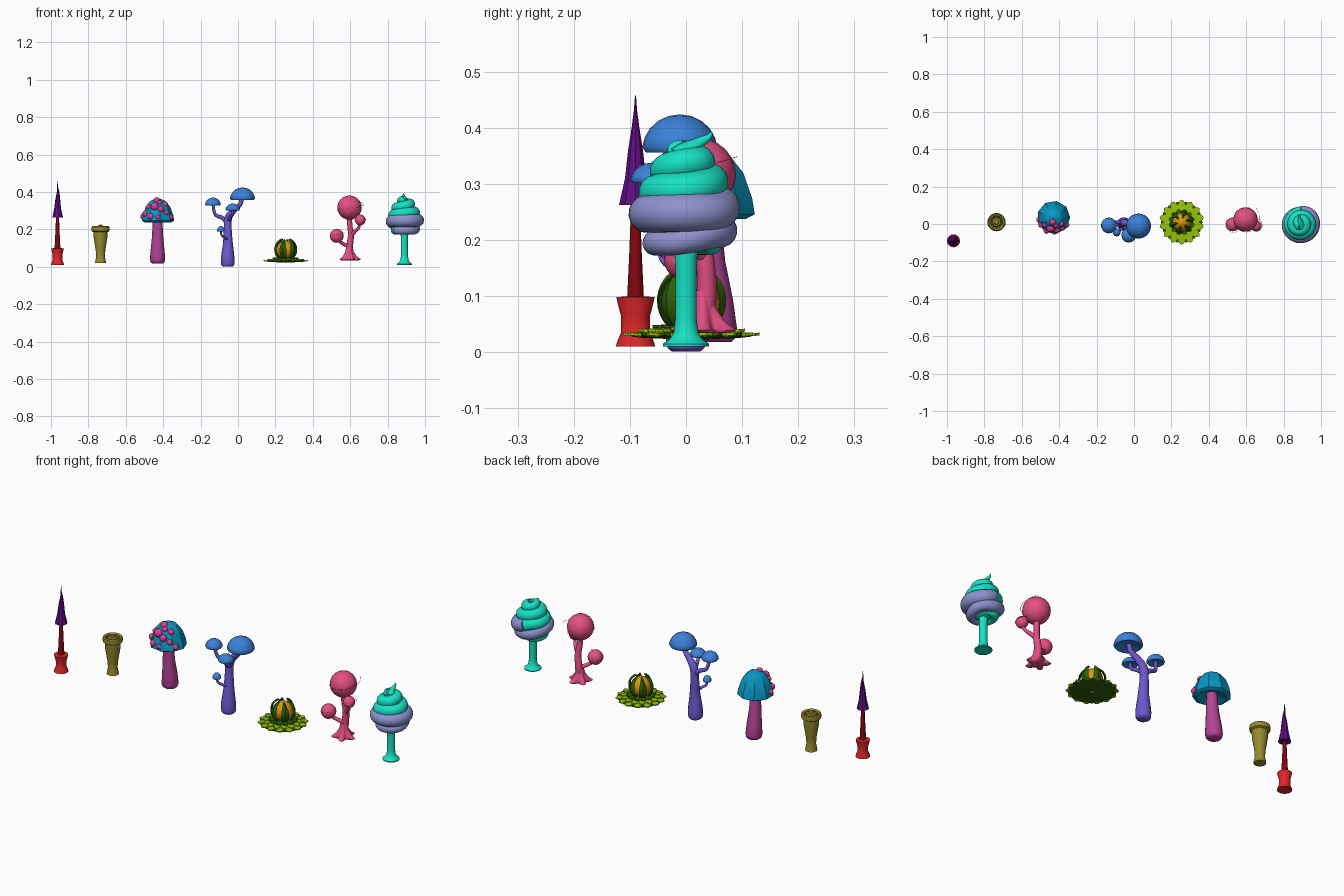
import bpy, bmesh, math
from mathutils import Vector, Quaternion

if "Cube" in bpy.data.objects:
    bpy.data.objects.remove(bpy.data.objects["Cube"])

def material(name, rgb):
    m = bpy.data.materials.new(name)
    m.diffuse_color = [(c / 255) ** 2.2 for c in rgb] + [1]
    m.use_nodes = True
    m.node_tree.nodes["Principled BSDF"].inputs["Base Color"].default_value = m.diffuse_color
    return m

RED = material("red", (222, 42, 46))
MAROON = material("maroon", (130, 15, 22))
PURPLE = material("purple", (95, 22, 130))
OLIVE = material("olive", (150, 138, 52))
MAGENTA = material("magenta", (178, 70, 150))
PINK_DOT = material("dot_pink", (222, 66, 150))
CYAN_BLUE = material("cyan_blue", (16, 150, 195))
VIOLET = material("violet", (110, 88, 205))
BLUE = material("blue", (62, 128, 215))
LIME = material("lime", (150, 195, 15))
GREEN = material("dark_green", (50, 95, 15))
ORANGE = material("orange", (215, 150, 20))
PINK = material("pink", (228, 80, 130))
TEAL = material("teal", (28, 225, 195))
LAVENDER = material("lavender", (140, 145, 205))

def finish(name, bm, mat, loc=(0, 0, 0), angle=40):
    bmesh.ops.remove_doubles(bm, verts=bm.verts, dist=1e-6)
    bmesh.ops.recalc_face_normals(bm, faces=bm.faces)
    me = bpy.data.meshes.new(name)
    bm.to_mesh(me)
    bm.free()
    me.materials.append(mat)
    if angle:
        me.shade_smooth()
        me.set_sharp_from_angle(angle=math.radians(angle))
    ob = bpy.data.objects.new(name, me)
    ob.location = loc
    bpy.context.collection.objects.link(ob)
    return ob

def loft(bm, rings):
    rings = [[bm.verts.new(p) for p in r] for r in rings]
    n = len(rings[0])
    for a, b in zip(rings, rings[1:]):
        for i in range(n):
            bm.faces.new((a[i], a[(i + 1) % n], b[(i + 1) % n], b[i]))
    for r in (rings[0], rings[-1]):
        bm.faces.new(r)

def lathe(name, profile, xy, mat, n=24, angle=40, lobes=0):
    # lobes: root-like waviness on rings given a third profile value
    bm = bmesh.new()
    rings = []
    for p in profile:
        wave = p[2] if len(p) > 2 else 0
        ring = []
        for i in range(n):
            a = math.tau * i / n
            r = max(p[0], 1e-4) * (1 + wave * math.cos(lobes * a))
            ring.append((r * math.cos(a), r * math.sin(a), p[1]))
        rings.append(ring)
    loft(bm, rings)
    return finish(name, bm, mat, (*xy, 0), angle)

def smooth_path(keys, steps=6):
    # Catmull-Rom through (x, y, z, radius) keys
    k = [Vector(p) for p in keys]
    k = [2 * k[0] - k[1]] + k + [2 * k[-1] - k[-2]]
    out = []
    for a, b, c, d in zip(k, k[1:], k[2:], k[3:]):
        for s in range(steps):
            t = s / steps
            out.append(0.5 * (2 * b + (c - a) * t + (2 * a - 5 * b + 4 * c - d) * t * t
                              + (3 * b - a - 3 * c + d) * t ** 3))
    return out + [k[-2]]

def tube(name, path, mat, n=12, angle=50, loc=(0, 0, 0)):
    pts = [Vector(p[:3]) for p in path]
    bm, rings, old, q = bmesh.new(), [], Vector((0, 0, 1)), Quaternion()
    for i, p in enumerate(pts):
        t = (pts[min(i + 1, len(pts) - 1)] - pts[max(i - 1, 0)]).normalized()
        q = old.rotation_difference(t) @ q
        old = t
        rings.append([p + q @ Vector((path[i][3] * math.cos(math.tau * j / n),
                                      path[i][3] * math.sin(math.tau * j / n), 0)) for j in range(n)])
    loft(bm, rings)
    return finish(name, bm, mat, loc, angle)

def ball(name, c, r, mat, n=24):
    bm = bmesh.new()
    bmesh.ops.create_uvsphere(bm, u_segments=n, v_segments=n // 2, radius=r)
    return finish(name, bm, mat, c)

# Spire plant
S = (-0.965, -0.09)
lathe("spire_base", [(.035, .01), (.033, .018), (.026, .035), (.026, .065), (.033, .092), (.034, .098), (.012, .1)], S, RED, 16)
lathe("spire_pole", [(.016, .09), (.012, .17), (.008, .27)], S, MAROON, 10)
tube("spire_tip", [(0, 0, .262, .03), (0, 0, .31, .019), (.001, 0, .36, .0135), (.003, 0, .40, .007),
                   (-.001, 0, .43, .003), (.002, 0, .457, .001)], PURPLE, 9, 30, (*S, 0))

# Hollow stump
lathe("stump", [(.029, .02), (.028, .03), (.023, .055), (.026, .09), (.036, .15), (.038, .185), (.047, .19),
                (.049, .2), (.047, .213), (.042, .217), (.033, .212), (.03, .19), (0, .185)], (-.735, .01), OLIVE, 20)
lathe("stump_knob", [(.025, .18), (.026, .207), (.022, .216), (.013, .218), (.011, .224), (0, .225)], (-.735, .01), OLIVE, 16)

# Spotted mushroom
M = (-.43, .035)
tube("mushroom_stem", [(0, .015, .018, .03), (0, .015, .024, .037), (0, .015, .04, .041), (0, .012, .09, .037),
                       (0, .005, .16, .03), (0, 0, .26, .025)], MAGENTA, 16, 50, (*M, 0))
lathe("mushroom_cap", [(0, .262), (.03, .255), (.072, .237), (.089, .246), (.084, .275), (.068, .32),
                       (.043, .351), (0, .37)], M, CYAN_BLUE, 9, 25)
for az, el, r in [(-100, 72, .019), (-75, 58, .014), (-105, 42, .022), (-140, 40, .014), (-150, 18, .017),
                  (-75, 32, .018), (-50, 22, .014), (-118, 10, .017), (-88, 8, .013), (-30, 8, .016),
                  (-40, 50, .016), (-172, 10, .014)]:
    a, e = math.radians(az), math.radians(el)
    ball("mushroom_spot", (M[0] + .08 * math.cos(e) * math.cos(a), M[1] + .08 * math.cos(e) * math.sin(a),
                           .25 + .108 * math.sin(e)), r, PINK_DOT, 12)

# Branching mushroom tree
tube("tree_trunk", smooth_path([(-.055, 0, .001, .026), (-.055, 0, .012, .035), (-.055, 0, .05, .036), (-.054, .002, .13, .026),
                                (-.055, .006, .21, .021), (-.05, .006, .265, .02), (-.02, 0, .305, .016),
                                (.012, -.008, .335, .012), (.022, -.01, .375, .012)]), VIOLET, 14)
for end in ([(-.055, .006, .235, .014), (-.085, .01, .262, .011), (-.122, .003, .28, .009), (-.135, -.008, .34, .008)],
            [(-.05, 0, .25, .013), (-.04, -.03, .268, .01), (-.03, -.058, .285, .008), (-.028, -.06, .315, .008)],
            [(-.055, -.005, .145, .009), (-.07, -.03, .155, .007), (-.088, -.043, .17, .006), (-.092, -.045, .2, .005)]):
    tube("tree_branch", smooth_path(end), VIOLET, 10)
for x, y, z, r, h in [(.024, -.011, .36, .067, .064), (-.134, -.008, .33, .042, .04),
                      (-.028, -.06, .304, .039, .034), (-.092, -.045, .19, .021, .028)]:
    dome = [(0, z + .12 * h), (.6 * r, z + .05 * h), (.9 * r, z - .06 * h), (r, z + .08 * h)]
    dome += [(r * math.cos(math.radians(a)), z + h * math.sin(math.radians(a))) for a in (20, 37, 54, 72, 90)]
    lathe("tree_cap", dome, (x, y), BLUE, 24, 60)

# Gourd flower
F = Vector((.255, .01, 0))

def petals(name, count, length, width, z, drop, phase, mat):
    bm = bmesh.new()
    for i in range(count):
        a = math.tau * (i + phase) / count
        c, s = math.cos(a), math.sin(a)
        outline = [(.015, width * .3), (length * .78, width), (length * .93, width * .75), (length, 0)]
        outline += [(x, -y) for x, y in reversed(outline[:3])]
        lay = []
        for dz in (0, -.005):
            lay.append([(x * c - y * s, x * s + y * c, z + dz - drop * x / length - .12 * abs(y)) for x, y in outline])
        loft(bm, lay)
    finish(name, bm, mat, F, 30)

petals("under_petals", 14, .112, .02, .027, -.008, 0, GREEN)
petals("outer_petals", 14, .121, .017, .043, .008, .5, LIME)
petals("middle_petals", 14, .098, .015, .048, .006, 0, LIME)
petals("inner_petals", 12, .072, .014, .053, .004, .5, GREEN)
ball("gourd", F + Vector((0, 0, .09)), .05, ORANGE)

# Six leaves arching around the gourd
for k in range(6):
    a = math.tau * (k + .25) / 6
    rings = []
    for i in range(10):
        t = i / 9
        e = math.radians(-50 + 118 * t)
        w = .019 * math.sin(math.pi * (.22 + .77 * t))
        ring = []
        for r, y in ((.057, -w), (.064, 0), (.057, w), (.054, 0)):
            rad = r * math.cos(e)
            ring.append((rad * math.cos(a) - y * math.sin(a), rad * math.sin(a) + y * math.cos(a),
                         .092 + r * math.sin(e)))
        rings.append(ring)
    bm = bmesh.new()
    loft(bm, rings)
    finish("gourd_leaf", bm, GREEN, F)

# Pink ball tree
P = (.595, .03)
lathe("ball_tree_foot", [(.04, .034, .3), (.048, .04, .3), (.034, .056, .2), (.022, .08, .08), (.017, .11)], P, PINK, 40, 60, 5)
tube("ball_tree_trunk", smooth_path([(.595, .03, .06, .02), (.597, .037, .11, .018), (.604, .034, .17, .016),
                                     (.598, .028, .22, .014), (.595, .025, .28, .014)]), PINK)
tube("ball_tree_branch", smooth_path([(.6, .035, .105, .012), (.572, .025, .118, .01), (.545, .01, .135, .009), (.528, 0, .16, .009)]), PINK)
tube("ball_tree_branch", smooth_path([(.603, .034, .165, .012), (.622, .02, .185, .01), (.645, 0, .21, .008), (.653, -.01, .245, .007)]), PINK)
for c, r, ph in [((.596, .024, .316), .065, 3.6), ((.528, -.002, .165), .037, 2.2), ((.653, -.01, .25), .029, 4.2)]:
    ball("tree_ball", c, r, PINK)
    # Thin tendril looping round each ball
    strand = []
    for i in range(28):
        t = i / 27
        g, a = r * (1.01 + .3 * t * t), ph + 3.6 * t
        strand.append((c[0] + g * math.cos(a), c[1] + g * math.sin(a), c[2] + r * (-.1 + .6 * t * t), .0008))
    tube("ball_tendril", strand, PINK, 4)

# Swirl tree
W = (.89, 0)
lathe("swirl_trunk", [(.041, .01), (.041, .015), (.03, .023), (.022, .035), (.019, .06), (.019, .15), (.022, .2)], W, TEAL)
lathe("swirl_core", [(.03, .178), (.06, .2), (.06, .26), (.05, .3), (.03, .34), (0, .36)], W, TEAL)
# Coil keys: angle in turns, coil radius, height, tube radius
COIL = [(.15, .03, .195, .008), (.35, .05, .195, .022), (.9, .056, .195, .023), (1.2, .062, .215, .029),
        (1.6, .068, .246, .034), (2.1, .07, .249, .035), (2.35, .058, .27, .031), (2.9, .053, .288, .031),
        (3.5, .041, .315, .029), (4.1, .028, .338, .027), (4.6, .014, .356, .022), (4.9, .014, .37, .015),
        (5.2, .042, .392, .001)]

def coil(name, lo, hi, mat):
    path, steps = [], int((hi - lo) * 36)
    for i in range(steps + 1):
        u = lo + (hi - lo) * i / steps
        for p, q in zip(COIL, COIL[1:]):
            if u <= q[0]:
                break
        t = (u - p[0]) / (q[0] - p[0])
        t = t * t * (3 - 2 * t)
        r, z, w = (p[k] + (q[k] - p[k]) * t for k in (1, 2, 3))
        a = math.tau * u
        path.append((r * math.cos(a), r * math.sin(a), z, w))
    tube(name, path, mat, 16, 60, (*W, 0))

coil("swirl_bottom", .15, .6, TEAL)
coil("swirl_band", .6, 2.25, LAVENDER)
coil("swirl_top", 2.25, 4.75, TEAL)
tube("swirl_tip", smooth_path([(0, -.008, .345, .026), (-.002, .004, .358, .02), (-.004, .022, .372, .011),
                               (-.005, .04, .383, .006), (-.005, .046, .393, .001)]), TEAL, 12, 60, (*W, 0))
